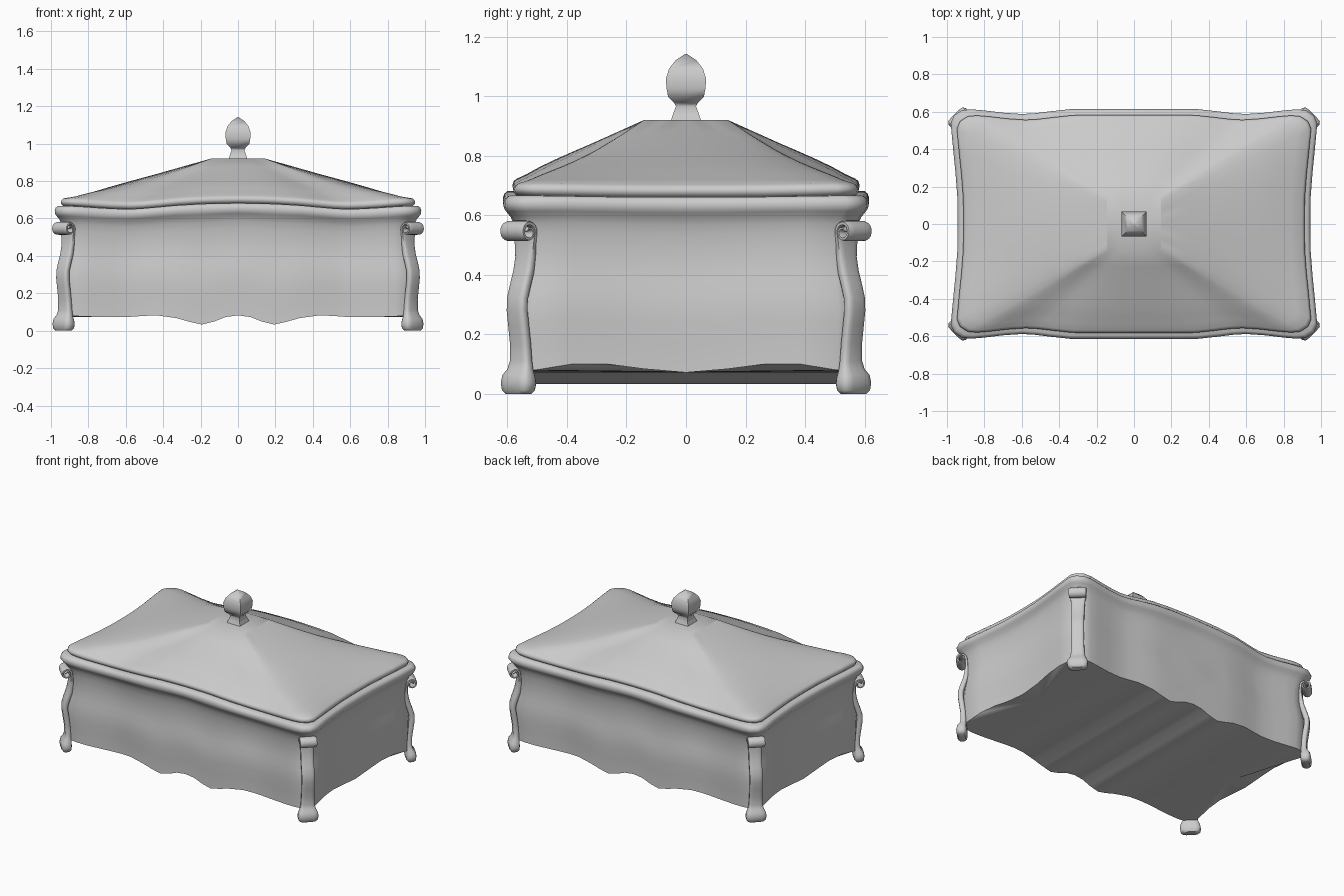
import bpy, bmesh, math
from mathutils import Vector

if "Cube" in bpy.data.objects:
    bpy.data.objects.remove(bpy.data.objects["Cube"])

# Quarter of the serpentine plan: x, y, apron height, rim height
PLAN = [(0, .615, .082, .682), (.07, .615, .073, .681), (.13, .615, .05, .68),
        (.2, .615, .033, .678), (.27, .615, .048, .674), (.34, .614, .067, .67),
        (.45, .602, .082, .66), (.53, .592, .079, .653), (.6, .588, .074, .65),
        (.7, .595, .072, .653), (.8, .607, .074, .659), (.87, .613, .077, .664),
        (.92, .608, .078, .666), (.962, .58, .078, .666), (.98, .54, .08, .666),
        (.968, .41, .1, .664), (.955, .28, .1, .662), (.945, .15, .084, .661),
        (.943, 0, .072, .661)]


def inset(x, y, o):
    return x * (1 - o / .96), y * (1 - o / .6)


def to_midline(row, zend):
    """Run a row of points in to the x axis, to close a top or bottom."""
    return [(x, 0, z) if x < .78 else (.78, 0, zend) for x, y, z in row]


def finish(name, bm, angle, mirror=True):
    """Turn a bmesh into an object, mirror it in x and y, shade it."""
    mesh = bpy.data.meshes.new(name)
    bm.to_mesh(mesh)
    bm.free()
    ob = bpy.data.objects.new(name, mesh)
    bpy.context.collection.objects.link(ob)
    bpy.ops.object.select_all(action='DESELECT')
    ob.select_set(True)
    bpy.context.view_layer.objects.active = ob
    if mirror:
        m = ob.modifiers.new("Mirror", 'MIRROR')
        m.use_axis = (True, True, False)
        bpy.ops.object.convert(target='MESH')
    bm = bmesh.new()
    bm.from_mesh(ob.data)
    bmesh.ops.remove_doubles(bm, verts=bm.verts, dist=.0005)
    bmesh.ops.recalc_face_normals(bm, faces=bm.faces)
    bm.to_mesh(ob.data)
    bm.free()
    bpy.ops.object.shade_smooth_by_angle(angle=math.radians(angle))
    return ob


def skin(rows, closed=False):
    """Quads between successive rows of points."""
    bm = bmesh.new()
    vs = [[bm.verts.new(p) for p in r] for r in rows]
    n = len(vs[0])
    for a, b in zip(vs, vs[1:]):
        for i in range(n if closed else n - 1):
            j = (i + 1) % n
            bm.faces.new((a[i], a[j], b[j], b[i]))
    if closed:
        bm.faces.new(vs[0])
        bm.faces.new(vs[-1][::-1])
    else:
        bmesh.ops.remove_doubles(bm, verts=bm.verts, dist=.0005)
    return bm


# Body: swelling wall profile (height fraction, inset), closed below and above
WALL = [(0, .036), (.08, .036), (.16, .034), (.28, .031), (.36, .031), (.44, .035),
        (.52, .041), (.6, .046), (.7, .046), (.78, .041), (.84, .034), (.88, .024),
        (.91, .01), (.93, .002), (.96, 0), (.985, .005), (1, .016), (1, .06)]
rows = [[(*inset(x, y, o), zb + (zt - zb) * t) for x, y, zb, zt in PLAN]
        for t, o in WALL]
rows.insert(0, to_midline(rows[0], .074))
rows.append(to_midline(rows[-1], .659))
finish("box_body", skin(rows), 50)

# Lid: rounded edge, then a hipped roof running up to a small square
EDGE = [(.06, -.005), (.042, .003), (.034, .012), (.032, .022), (.036, .033), (.046, .041)]
rows = [[(*inset(x, y, o), zt + dz) for x, y, zb, zt in PLAN] for o, dz in EDGE]
base = rows[-1]
square = [(min(x * .162, .145), min(y * .27, .14), .92) for x, y, *_ in PLAN]
for f, h in [(.08, .08), (.18, .2), (.3, .325), (.45, .47), (.6, .61), (.8, .805), (1, 1)]:
    row = []
    for a, b in zip(base, square):
        sag = .03 * (a[0] * a[1] / .52) ** 2 * math.sin(math.pi * f)
        row.append((a[0] + (b[0] - a[0]) * f, a[1] + (b[1] - a[1]) * f,
                    a[2] + (b[2] - a[2]) * h - sag))
    rows.append(row)
rows.append([(x, 0, z) for x, y, z in square])
rows.insert(0, to_midline(rows[0], .654))
finish("lid", skin(rows), 50)

# Finial: four-sided bud on a flared foot
BUD = [(.053, .91), (.044, .938), (.034, .965), (.04, .978), (.06, .997), (.066, 1.03),
       (.067, 1.06), (.057, 1.092), (.035, 1.12), (.002, 1.142)]
rows = [[(r, r, z), (-r, r, z), (-r, -r, z), (r, -r, z)] for r, z in BUD]
finish("finial", skin(rows, True), 60, mirror=False)

# Corner legs: diagonal S-shaped straps (y, z, half thickness, half width)
LEG = [(.5625, 0, .022, .05), (.5625, .012, .031, .062), (.5625, .035, .034, .066),
       (.561, .058, .032, .062), (.556, .08, .023, .051), (.554, .11, .019, .044),
       (.556, .17, .018, .041), (.562, .23, .018, .041), (.567, .28, .018, .041),
       (.566, .32, .018, .041), (.556, .365, .018, .041), (.545, .41, .018, .041),
       (.539, .46, .016, .041), (.539, .51, .012, .046)]
path = [(s * math.sqrt(2), z, t, w) for s, z, t, w in LEG]
turns = 26
for k in range(turns + 1):  # scroll curling outwards at the top
    a = math.pi - k * math.radians(20)
    r = .03 - .021 * max(0, k - 7) / (turns - 7)
    path.append((.5625 * math.sqrt(2) + r * math.cos(a), .543 + r * math.sin(a),
                 .01 - .005 * k / turns, .055))
rows = []
side = Vector((1, -1, 0)).normalized()
out = Vector((1, 1, 0)).normalized()
for i, (d, z, t, w) in enumerate(path):
    p, q = path[max(i - 1, 0)], path[min(i + 1, len(path) - 1)]
    tan = (out * (q[0] - p[0]) + Vector((0, 0, q[1] - p[1]))).normalized()
    nrm = tan.cross(side)
    c = Vector((.37, 0, 0)) + out * d + Vector((0, 0, z))
    ring = []
    for k in range(12):
        a = math.tau * (k + .5) / 12
        ca, sa = math.cos(a), math.sin(a)
        ring.append(c + side * w * math.copysign(abs(ca) ** .5, ca)
                    + nrm * t * math.copysign(abs(sa) ** .5, sa))
    rows.append(ring)
finish("corner_legs", skin(rows, True), 50)
